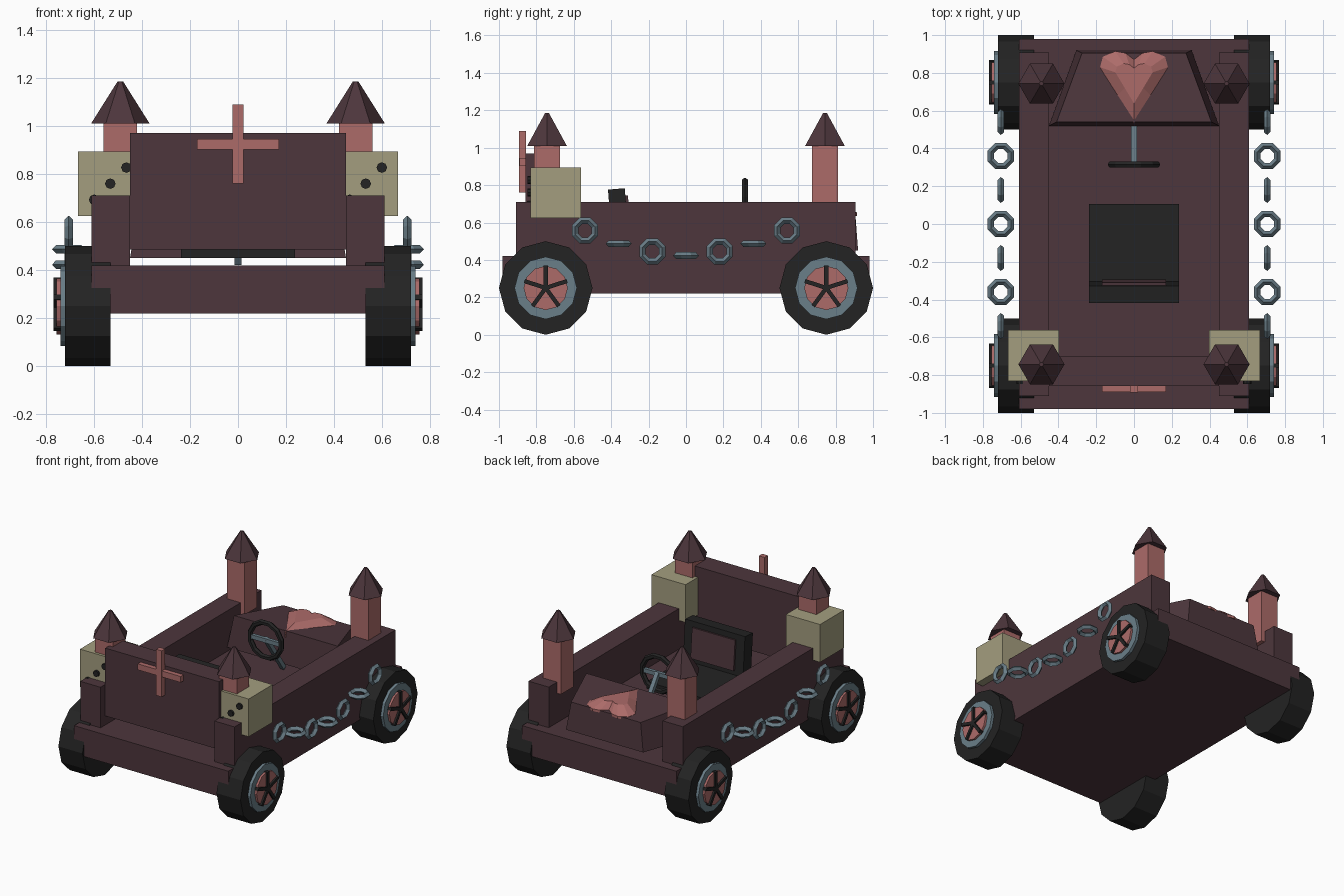
import bpy, bmesh, math
from mathutils import Matrix, Vector

if "Cube" in bpy.data.objects:
    bpy.data.objects.remove(bpy.data.objects["Cube"])


def material(name, srgb):
    lin = [((c / 255 + 0.055) / 1.055) ** 2.4 for c in srgb]
    m = bpy.data.materials.new(name)
    m.diffuse_color = (*lin, 1)
    m.use_nodes = True
    m.node_tree.nodes["Principled BSDF"].inputs["Base Color"].default_value = m.diffuse_color
    return m


BROWN = material("dark plum", (77, 54, 60))
RED = material("dusty red", (172, 107, 105))
BEIGE = material("bone", (164, 158, 127))
BLACK = material("black", (35, 35, 35))
TEAL = material("steel blue", (106, 126, 136))


def finish(bm, name, mat):
    bmesh.ops.recalc_face_normals(bm, faces=bm.faces)
    me = bpy.data.meshes.new(name)
    bm.to_mesh(me)
    bm.free()
    me.materials.append(mat)
    ob = bpy.data.objects.new(name, me)
    bpy.context.collection.objects.link(ob)
    return ob


def box(name, lo, hi, mat, rot=None):
    """Box between two corners, optionally rotated about its centre."""
    lo, hi = Vector(lo), Vector(hi)
    bm = bmesh.new()
    bmesh.ops.create_cube(bm, size=1, matrix=Matrix.Diagonal((*(hi - lo), 1)))
    bm.transform(Matrix.Translation((lo + hi) / 2) @ (rot or Matrix()))
    return finish(bm, name, mat)


def cylinder(name, x0, x1, y, z, r, sides, mat, axis='X'):
    """Disc along X (or Y) from x0 to x1; for Y the first pair is y and y is x."""
    bm = bmesh.new()
    bmesh.ops.create_cone(bm, cap_ends=True, segments=sides, radius1=r, radius2=r, depth=abs(x1 - x0))
    mid = (x0 + x1) / 2
    if axis == 'X':
        m = Matrix.Translation((mid, y, z)) @ Matrix.Rotation(math.pi / 2, 4, 'Y')
    else:
        m = Matrix.Translation((y, mid, z)) @ Matrix.Rotation(math.pi / 2, 4, 'X')
    bm.transform(m)
    return finish(bm, name, mat)


def torus(name, loc, big, small, n, k, mat, rot=Matrix()):
    bm = bmesh.new()
    rings = []
    for i in range(n):
        a = math.tau * (i + 0.5) / n
        rings.append([bm.verts.new(((big + small * math.cos(math.tau * j / k)) * math.cos(a),
                                    (big + small * math.cos(math.tau * j / k)) * math.sin(a),
                                    small * math.sin(math.tau * j / k))) for j in range(k)])
    for i in range(n):
        p, q = rings[i], rings[(i + 1) % n]
        for j in range(k):
            bm.faces.new((p[j], q[j], q[(j + 1) % k], p[(j + 1) % k]))
    bm.transform(Matrix.Translation(loc) @ rot)
    return finish(bm, name, mat)


def loft(name, bottom, top, mat):
    """Solid between two matching outlines."""
    bm = bmesh.new()
    a = [bm.verts.new(v) for v in bottom]
    b = [bm.verts.new(v) for v in top]
    n = len(a)
    bm.faces.new(a)
    bm.faces.new(b)
    for i in range(n):
        bm.faces.new((a[i], a[(i + 1) % n], b[(i + 1) % n], b[i]))
    return finish(bm, name, mat)


# body: floor slab, side walls, cross panel
box("floor_slab", (-.61, -.98, .22), (.61, .98, .42), BROWN)
box("end_panel", (-.45, -.857, .485), (.45, -.70, .97), BROWN)
for s in (-1, 1):
    box("side_wall", (min(s * .45, s * .61), -.91, .415), (max(s * .45, s * .61), .907, .71), BROWN)

# cross
box("cross_upright", (-.022, -.893, .76), (.022, -.855, 1.09), RED)
box("cross_bar", (-.17, -.89, .902), (.17, -.855, .945), RED)

# towers with hexagonal roofs
for s in (-1, 1):
    for y in (-.743, .743):
        x = s * .49
        box("tower", (x - .07, y - .07, .63), (x + .07, y + .07, 1.015), RED)
        bm = bmesh.new()
        bmesh.ops.create_cone(bm, cap_ends=True, segments=6, radius1=.122, radius2=.012, depth=.175,
                              matrix=Matrix.Translation((x, y, 1.0975)) @ Matrix.Rotation(math.pi / 2, 4, 'Z'))
        # put roof corners on the x axis
        if max(abs(v.co.x - x) for v in bm.verts) < .12:
            bmesh.ops.rotate(bm, verts=bm.verts, cent=(x, y, 0), matrix=Matrix.Rotation(math.pi / 6, 3, 'Z'))
        finish(bm, "tower_roof", BROWN)

# spotted blocks
for s in (-1, 1):
    x = s * .532
    box("corner_block", (x - .135, -.832, .625), (x + .135, -.562, .895), BEIGE)
    for d in (-.067, 0, .067):
        cylinder("block_spot", -.848, -.82, x + d, .76 + d, .022, 8, BLACK, 'Y')

# wheels: tyre, rim, hub and five spokes
for s in (-1, 1):
    for y in (-.75, .75):
        cylinder("tyre", s * .53, s * .72, y, .25, .25, 12, BLACK)
        cylinder("rim", s * .70, s * .74, y, .25, .167, 12, TEAL)
        cylinder("hub_disc", s * .72, s * .755, y, .25, .118, 12, RED)
        for i in range(5):
            a = math.tau * i / 5
            c = Vector((s * .752, y + .06 * math.sin(a), .25 + .06 * math.cos(a)))
            h = Vector((.016, .011, .06))
            box("wheel_spoke", c - h, c + h, BLACK, Matrix.Rotation(-a, 4, 'X'))

# hanging chains, alternating upright and flat links
for s in (-1, 1):
    for i in range(-3, 4):
        z = (.423, .445, .487, .557)[abs(i)]
        rot = Matrix.Rotation(math.pi / 2, 4, 'Y') if i % 2 else Matrix()
        torus("chain_link", (s * .705, i * .18, z), .057, .018, 8, 4, TEAL, rot)

# seat
box("seat_cushion", (-.237, -.40, .45), (.237, .105, .50), BLACK)
tilt = Matrix.Rotation(.08, 4, 'X')
box("seat_back", (-.237, -.405, .47), (.237, -.315, .78), BLACK, tilt)
box("seat_back_pad", (-.17, -.33, .53), (.17, -.302, .745), BROWN, tilt)

# hood: tapered trapezoid
loft("hood",
     [(-.45, .52, .45), (.45, .52, .45), (.305, .92, .45), (-.305, .92, .45)],
     [(-.41, .54, .68), (.41, .54, .68), (.275, .905, .65), (-.275, .905, .65)], BROWN)

# faceted heart on the hood
half = [(0, .53), (.09, .68), (.18, .83), (.165, .885), (.10, .915), (.045, .905), (0, .87)]
outline = half + [(-x, y) for x, y in half[-2:0:-1]]
bm = bmesh.new()
lo = [bm.verts.new((x, y, .635)) for x, y in outline]
mid = [bm.verts.new((x, y, .675 - .06 * (y - .53))) for x, y in outline]
hi = [bm.verts.new((x * .55, .77 + (y - .77) * .55, .70)) for x, y in outline]
n = len(outline)
for p, q in ((lo, mid), (mid, hi)):
    for i in range(n):
        bm.faces.new((p[i], p[(i + 1) % n], q[(i + 1) % n], q[i]))
bm.faces.new(lo)
bm.faces.new(hi)
finish(bm, "heart", RED)

# steering wheel, spokes and column
torus("steering_wheel", (0, .315, .70), .125, .019, 12, 6, BLACK, Matrix.Rotation(math.pi / 2, 4, 'X'))
box("steering_crossbar", (-.115, .303, .685), (.115, .327, .715), TEAL)
p, q = Vector((0, .315, .71)), Vector((0, .51, .43))
h = Vector((.015, .015, (q - p).length / 2))
box("steering_column", (p + q) / 2 - h, (p + q) / 2 + h, TEAL, (q - p).to_track_quat('Z', 'X').to_matrix().to_4x4())
